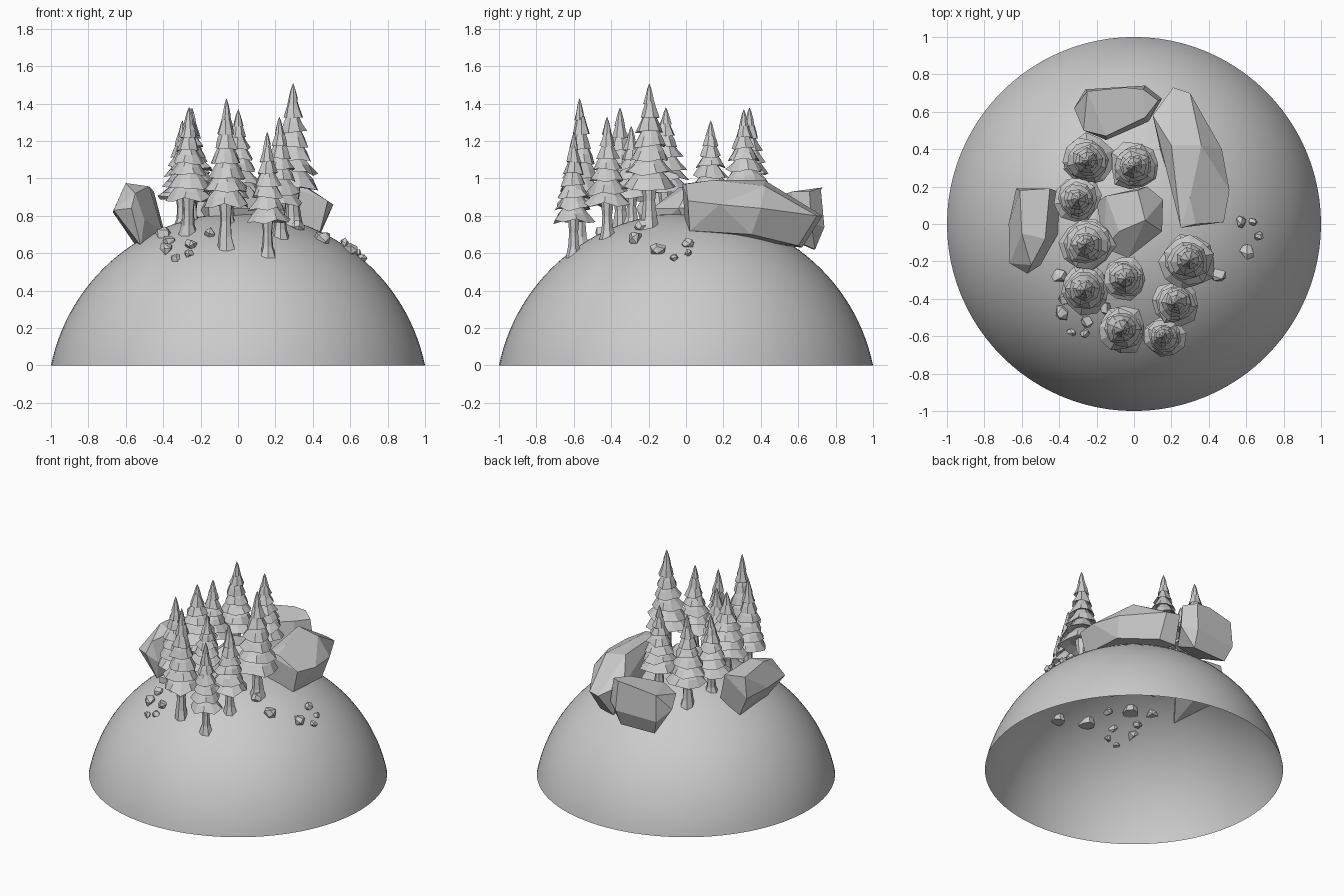
import bpy, bmesh, math, random
from mathutils import Vector, Matrix

if "Cube" in bpy.data.objects:
    bpy.data.objects.remove(bpy.data.objects["Cube"])

random.seed(7)
H = 0.815                          # hill height, base radius is 1
R = (1 + H * H) / (2 * H)          # radius of the sphere the hill is cut from


def ground(x, y):
    return H - R + math.sqrt(R * R - x * x - y * y)


def finish(bm, name, smooth=False):
    bmesh.ops.recalc_face_normals(bm, faces=bm.faces)
    me = bpy.data.meshes.new(name)
    bm.to_mesh(me)
    bm.free()
    for p in me.polygons:
        p.use_smooth = smooth
    ob = bpy.data.objects.new(name, me)
    bpy.context.collection.objects.link(ob)
    return ob


def hull(name, pts):
    bm = bmesh.new()
    for p in pts:
        bm.verts.new(p)
    res = bmesh.ops.convex_hull(bm, input=bm.verts)
    junk = {g for g in res["geom_interior"] + res["geom_unused"] if isinstance(g, bmesh.types.BMVert)}
    bmesh.ops.delete(bm, geom=list(junk), context='VERTS')
    bmesh.ops.dissolve_limit(bm, angle_limit=math.radians(12), verts=bm.verts, edges=bm.edges)
    return finish(bm, name)


def bridge(bm, a, b):
    n = len(a)
    for i in range(n):
        bm.faces.new((a[i], a[(i + 1) % n], b[(i + 1) % n], b[i]))


def ring(bm, c, r, z, n, turn=0, jr=0, jz=0):
    out = []
    for i in range(n):
        a = turn + math.tau * i / n
        q = r * (1 + random.uniform(-jr, jr))
        out.append(bm.verts.new((c[0] + q * math.cos(a), c[1] + q * math.sin(a),
                                 z + random.uniform(-jz, jz))))
    return out


# Hill: open spherical cap
bm = bmesh.new()
bmesh.ops.create_uvsphere(bm, u_segments=96, v_segments=64, radius=R)
bmesh.ops.translate(bm, verts=bm.verts, vec=(0, 0, H - R))
bmesh.ops.bisect_plane(bm, geom=bm.verts[:] + bm.edges[:] + bm.faces[:],
                       plane_co=(0, 0, 0), plane_no=(0, 0, 1), clear_inner=True)
finish(bm, "hill", True)


# Conifers: flared trunk and overlapping ragged skirts
def tree(i, x, y, top, rad):
    base = ground(x, y) - 0.03
    h = top - base
    k = rad / 0.13
    bm = bmesh.new()
    lo = None
    for r, t in ((0.054, 0), (0.036, 0.09), (0.029, 0.2), (0.038, 0.31), (0.02, 0.6)):
        new = ring(bm, (x, y), r * k, base + t * h, 7, 0.3, 0.15 if t < 0.1 else 0.04)
        if lo:
            bridge(bm, lo, new)
        else:
            bm.faces.new(new)
        lo = new
    bm.faces.new(lo)
    finish(bm, f"trunk_{i}")

    bm = bmesh.new()
    z0 = base + 0.29 * h
    f = top - z0
    tiers = 7
    for t in range(tiers):
        u = t / tiers
        r = rad * (1 - u) ** 0.9 * 0.97 + 0.006
        zb = z0 + f * u * 0.93
        th = f * (0.25 if t < tiers - 1 else 0.202)
        n = 10 if t < 4 else 7
        turn = random.uniform(0, 6)
        c = (x + random.uniform(-.004, .004), y + random.uniform(-.004, .004))
        inner = ring(bm, c, r * 0.6, zb + 0.025, n, turn)
        edge = ring(bm, c, r, zb, n, turn, 0.12, 0.016 * (1 - u))
        mid = ring(bm, c, r * 0.72, zb + th * 0.35, n, turn, 0.05, 0.004)
        up = ring(bm, c, r * 0.36, zb + th * 0.75, n, turn)
        bridge(bm, inner, edge)
        bridge(bm, edge, mid)
        bridge(bm, mid, up)
        bm.faces.new(inner)
        tip = bm.verts.new((c[0], c[1], zb + th * 1.05 if t < tiers - 1 else top))
        for j in range(n):
            bm.faces.new((up[j], up[(j + 1) % n], tip))
    finish(bm, f"foliage_{i}")


TREES = [(-.25, .34, 1.38, .135), (0, .31, 1.37, .128), (-.30, .13, 1.31, .12),
         (-.255, -.11, 1.38, .145), (-.05, -.29, 1.28, .115), (-.265, -.35, 1.38, .13),
         (-.065, -.565, 1.43, .128), (.295, -.195, 1.51, .145), (.225, -.42, 1.33, .122),
         (.158, -.60, 1.25, .11)]
for i, t in enumerate(TREES):
    tree(i, *t)

# Boulders: convex hulls of a few corners
hull("boulder_left", [
    (-.61, .18, .95), (-.60, -.05, .975), (-.475, -.08, .957), (-.45, .19, .93),
    (-.67, .0, .82), (-.665, -.21, .83), (-.63, .19, .80), (-.40, .17, .74),
    (-.405, -.05, .72), (-.57, -.265, .84), (-.50, -.22, .78), (-.55, -.22, .92),
    (-.52, -.2, .64), (-.54, .15, .63), (-.44, .1, .66)])
hull("boulder_right", [
    (.25, -.02, .97), (.33, 0, .97), (.30, .14, .99), (.20, .42, .99), (.36, .42, .96),
    (.48, .01, .88), (.51, .18, .86), (.47, .40, .84), (.30, .70, .80), (.21, .73, .80),
    (.10, .58, .86), (.44, .02, .72), (.44, .35, .70), (.28, .60, .64), (.16, .62, .63),
    (.14, .40, .72), (.25, 0, .70)])
hull("boulder_back", [
    (-.25, .71, .92), (-.05, .73, .95), (.05, .72, .95), (.13, .66, .93), (.06, .57, .93),
    (-.15, .47, .90), (-.27, .50, .86), (-.32, .62, .80), (-.26, .72, .73), (.06, .74, .74),
    (.15, .67, .76), (-.22, .68, .62), (.05, .69, .62), (-.15, .45, .72), (.08, .55, .68)])
hull("boulder_middle", [
    (-.15, .15, .93), (.02, .18, .95), (.07, .20, .90), (.155, .13, .85), (.15, -.04, .84),
    (.06, .02, .96), (-.08, -.04, .95), (-.03, -.18, .84), (-.16, -.13, .88), (-.20, .12, .83),
    (-.15, -.12, .75), (.0, -.15, .75), (.12, .0, .75), (.10, .16, .75), (-.15, .12, .75)])

# Pebbles scattered on the slope
PEBBLES = [(-.40, -.28, .043), (-.385, -.475, .04), (-.335, -.58, .026), (-.26, -.585, .028),
           (-.25, -.52, .035), (-.37, -.40, .035), (-.15, -.45, .035), (.45, -.27, .045),
           (.32, -.24, .04), (.605, -.15, .043), (.665, -.065, .027), (.57, .01, .033),
           (.635, .01, .024)]
for i, (x, y, r) in enumerate(PEBBLES):
    c = Vector((x, y, ground(x, y) + 0.3 * r))
    turn = Matrix.Rotation(i * 1.3, 3, 'Z') @ Matrix.Rotation(i * 0.7, 3, 'X')
    pts = []
    for sx in (-1, 1):
        for sy in (-1, 1):
            for sz in (-1, 1):
                v = Vector((sx, sy * 0.9, sz * 0.75)) * random.uniform(.55, .75)
                pts.append(c + turn @ (v * r))
    for ax in ((1, 0.2, 0), (-.3, .95, .2), (.2, -.2, .9), (-1, 0, .1)):
        pts.append(c + turn @ (Vector(ax) * r))
    hull(f"pebble_{i}", pts)
